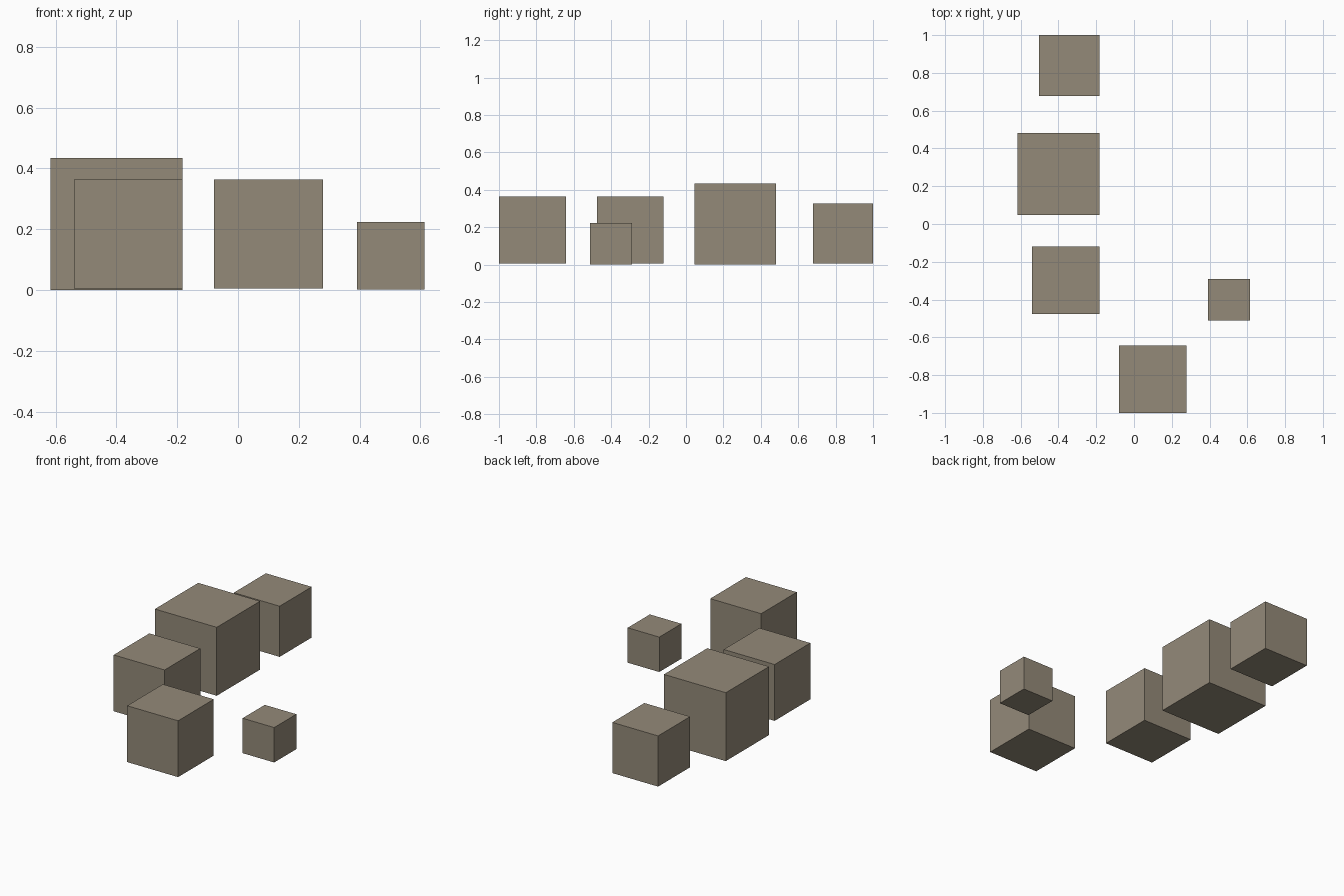
import bpy
import bmesh
from mathutils import Matrix

if "Cube" in bpy.data.objects:
    bpy.data.objects.remove(bpy.data.objects["Cube"])

stone = bpy.data.materials.new("stone_taupe")
stone.diffuse_color = (0.296, 0.254, 0.191, 1.0)
stone.use_nodes = True
stone.node_tree.nodes["Principled BSDF"].inputs["Base Color"].default_value = stone.diffuse_color


def cube(name, right, y_mid, z_base, size):
    """Axis-aligned cube placed by its right face, middle depth and underside."""
    bm = bmesh.new()
    bmesh.ops.create_cube(bm, size=size)
    mesh = bpy.data.meshes.new(name)
    bm.to_mesh(mesh)
    bm.free()
    mesh.materials.append(stone)
    obj = bpy.data.objects.new(name, mesh)
    obj.location = (right - size / 2, y_mid, z_base + size / 2)
    bpy.context.collection.objects.link(obj)


# Left row, back to front, with right faces lined up
cube("back_block", -0.182, 0.839, 0.006, 0.322)
cube("large_block", -0.182, 0.264, 0.0, 0.435)
cube("middle_block", -0.182, -0.298, 0.006, 0.358)

# Loose blocks
cube("front_block", 0.279, -0.821, 0.006, 0.358)
cube("small_block", 0.613, -0.401, 0.002, 0.222)
